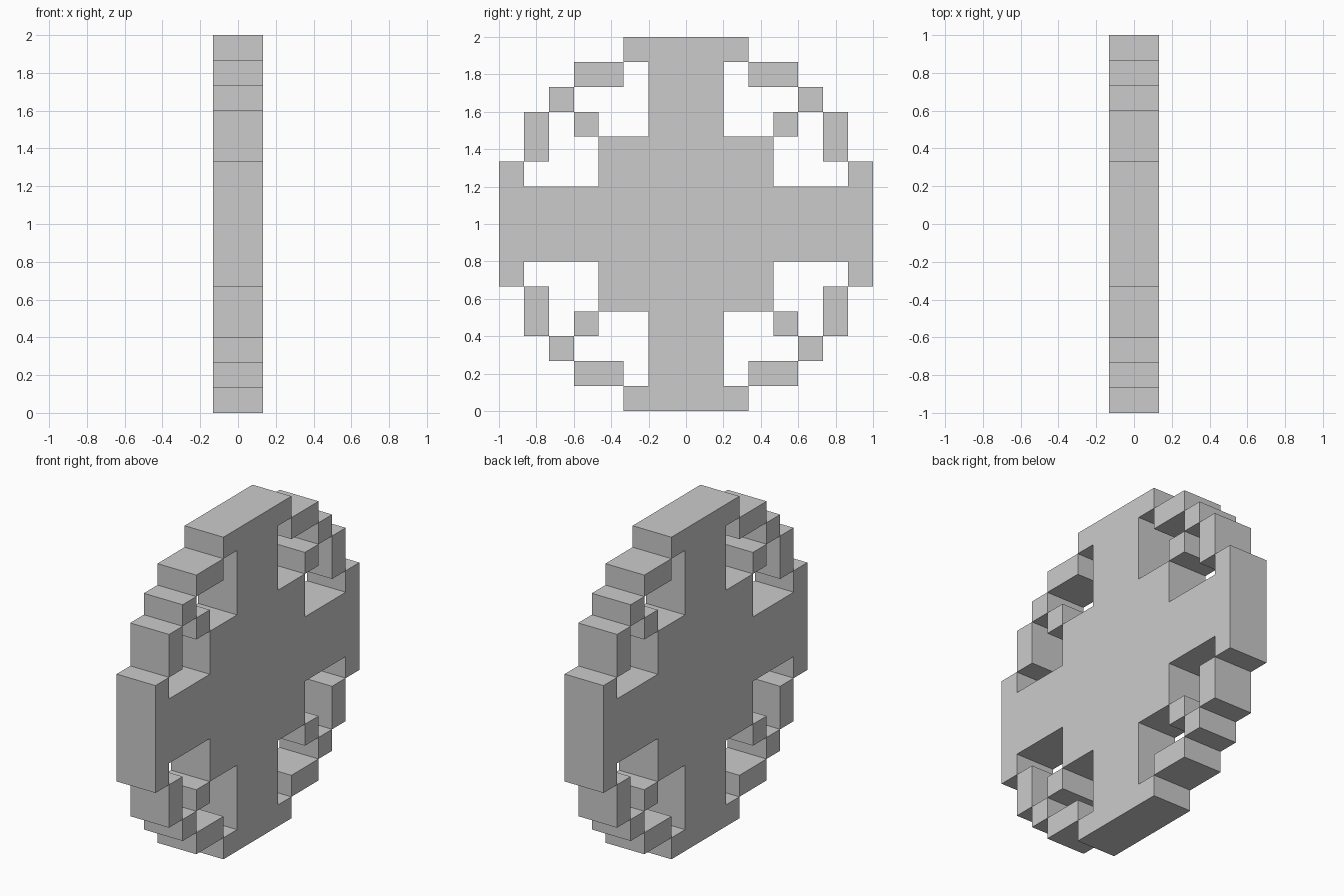
import bpy, bmesh

if "Cube" in bpy.data.objects:
    bpy.data.objects.remove(bpy.data.objects["Cube"])

U = 2 / 15      # size of one block
HALF = U        # half of the wheel thickness


def make_part(name, profiles, mirrored=False):
    """Extrude closed (y, z) profiles, given in blocks from the wheel centre, along x."""
    bm = bmesh.new()
    for pts in profiles:
        face = bm.faces.new([bm.verts.new((-HALF, y * U, z * U)) for y, z in pts])
        ext = bmesh.ops.extrude_face_region(bm, geom=[face], use_keep_orig=True)
        verts = [g for g in ext["geom"] if isinstance(g, bmesh.types.BMVert)]
        bmesh.ops.translate(bm, verts=verts, vec=(2 * HALF, 0, 0))
    bmesh.ops.recalc_face_normals(bm, faces=bm.faces)
    mesh = bpy.data.meshes.new(name)
    bm.to_mesh(mesh)
    bm.free()
    obj = bpy.data.objects.new(name, mesh)
    obj.location.z = 1
    bpy.context.collection.objects.link(obj)
    if mirrored:
        mod = obj.modifiers.new("Mirror", 'MIRROR')
        mod.use_axis = (False, True, True)
        mod.use_mirror_merge = False
    return obj


def rect(y0, y1, z0, z1):
    return [(y0, z0), (y1, z0), (y1, z1), (y0, z1)]


# Hub, four spokes and their rim ends: one quarter outline turned four times
quarter = [(2.5, 7.5), (2.5, 6.5), (1.5, 6.5), (1.5, 3.5), (3.5, 3.5),
           (3.5, 1.5), (6.5, 1.5), (6.5, 2.5), (7.5, 2.5)]
outline = []
for _ in range(4):
    outline += quarter
    quarter = [(z, -y) for y, z in quarter]
make_part("hub_and_spokes", [outline])

# Stepped rim between the spokes
make_part("rim_steps", [rect(2.5, 4.5, 5.5, 6.5),
                        rect(4.5, 5.5, 4.5, 5.5),
                        rect(5.5, 6.5, 2.5, 4.5)], mirrored=True)

# Small blocks joining hub corners to the rim
make_part("diagonal_spokes", [rect(3.5, 4.5, 3.5, 4.5)], mirrored=True)
